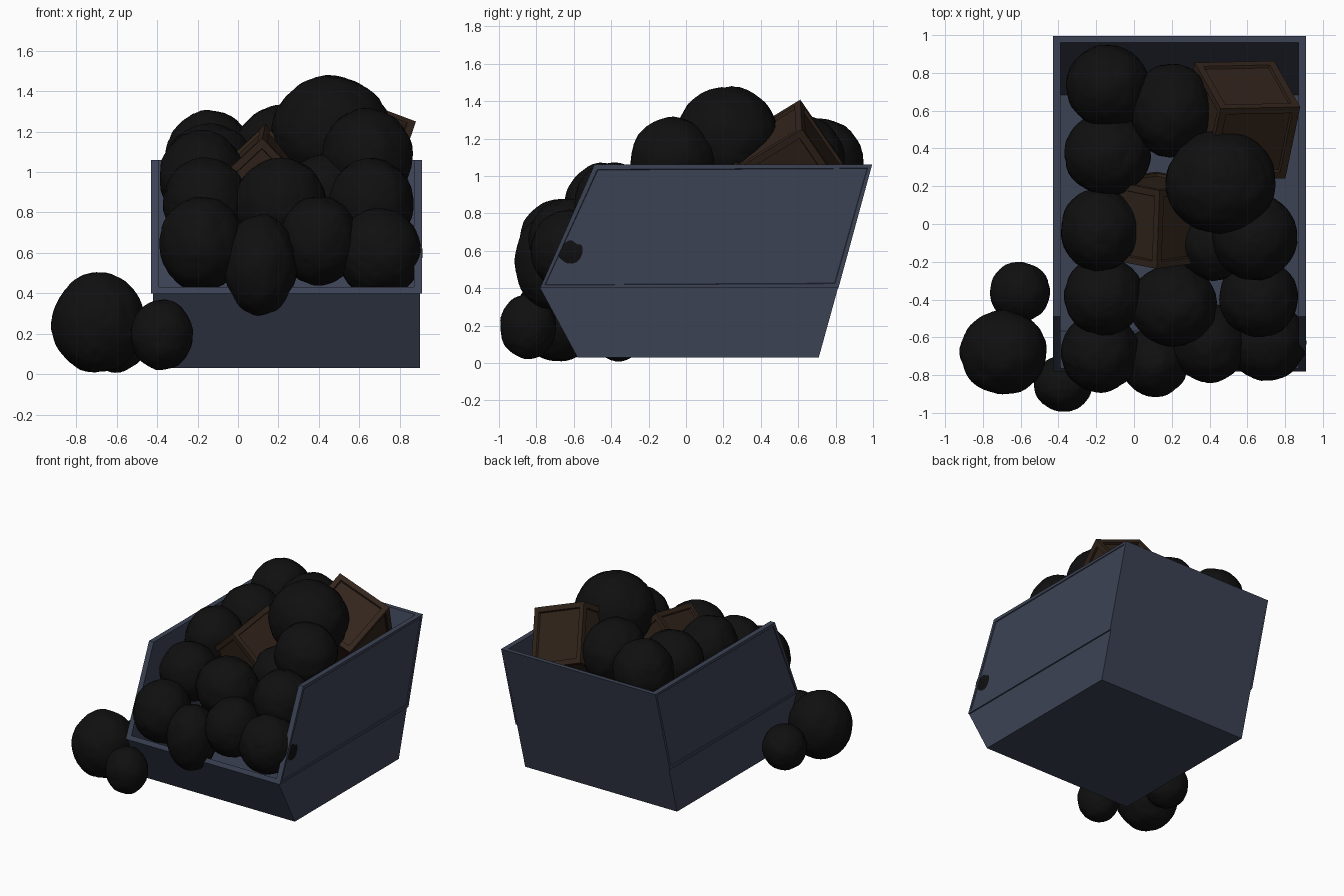
import bpy, bmesh, math
from mathutils import Vector, Matrix, Euler, noise

if "Cube" in bpy.data.objects:
    bpy.data.objects.remove(bpy.data.objects["Cube"])


def mat(name, col):
    m = bpy.data.materials.new(name)
    m.diffuse_color = (*col, 1)
    m.use_nodes = True
    m.node_tree.nodes["Principled BSDF"].inputs["Base Color"].default_value = m.diffuse_color
    return m


STEEL = mat("blue_steel", (0.045, 0.055, 0.09))
WOOD = mat("dark_wood", (0.032, 0.018, 0.011))
BLACK = mat("black_plastic", (0.005, 0.005, 0.005))


def finish(bm, name, material):
    bmesh.ops.recalc_face_normals(bm, faces=bm.faces)
    me = bpy.data.meshes.new(name)
    bm.to_mesh(me)
    bm.free()
    me.materials.append(material)
    ob = bpy.data.objects.new(name, me)
    bpy.context.collection.objects.link(ob)
    return ob


def prism(name, profile, x0, x1, groove=0):
    """Extrude a y-z profile along x; groove = -1/+1 cuts a border line in that end face."""
    bm = bmesh.new()
    a = [bm.verts.new((x0, y, z)) for y, z in profile]
    b = [bm.verts.new((x1, y, z)) for y, z in profile]
    ends = [bm.faces.new(a), bm.faces.new(b)]
    n = len(profile)
    for i in range(n):
        j = (i + 1) % n
        bm.faces.new((a[i], a[j], b[j], b[i]))
    bmesh.ops.recalc_face_normals(bm, faces=bm.faces)
    if groove:
        f = ends[0 if groove < 0 else 1]
        bmesh.ops.inset_region(bm, faces=[f], thickness=0.03)
        bmesh.ops.inset_region(bm, faces=[f], thickness=0.004, depth=-0.006)
    return finish(bm, name, STEEL)


# Open container: side walls, thin upper side panels, floor, back and front apron
SIDE = [(-.58, .03), (-.78, .40), (-.49, 1.06), (.995, 1.06), (.71, .03)]
UPPER = [(-.78, .40), (-.49, 1.06), (.995, 1.06), (.815, .40)]
prism("left_wall", SIDE, -.42, -.39)
prism("right_wall", SIDE, .87, .90)
prism("left_upper_panel", UPPER, -.43, -.415, -1)
prism("right_upper_panel", UPPER, .895, .91, 1)
prism("floor", [(-.58, .03), (.71, .03), (.70, .06), (-.57, .06)], -.39, .87)
prism("back_wall", [(.71, .03), (.995, 1.06), (.96, 1.06), (.68, .05)], -.39, .87)
prism("front_apron", [(-.58, .03), (-.78, .40), (-.766, .432), (-.56, .05)], -.39, .87)


# Wooden crates with recessed panels
def crate(name, size, matrix):
    bm = bmesh.new()
    bmesh.ops.create_cube(bm, size=size)
    faces = bm.faces[:]
    bmesh.ops.inset_individual(bm, faces=faces, thickness=size * 0.12)
    bmesh.ops.inset_individual(bm, faces=faces, thickness=size * 0.015, depth=-size * 0.035)
    bm.transform(matrix)
    return finish(bm, name, WOOD)


S = 0.45
corner = Vector((.88, .62, 1.25))
e1 = Vector((.936, .02, -.351)).normalized()
e2 = Vector((-.18, -.84, -.51))
e2 = (e2 - e1 * e2.dot(e1)).normalized()
e3 = e1.cross(e2)
centre = corner + (e2 + e3 - e1) * S / 2
rot = Matrix((e1, e2, e3)).transposed().to_4x4()
crate("back_crate", S, Matrix.Translation(centre) @ rot)
tilt = Euler((math.radians(14), math.radians(46), math.radians(8)), 'XYZ').to_matrix().to_4x4()
crate("middle_crate", 0.42, Matrix.Translation((.12, .02, .91)) @ tilt)


# Lumpy rubbish bags: (x, y, z, rx, ry, rz)
BAGS = [
    (-.14, .73, 1.07, .22, .22, .235), (.20, .60, 1.08, .22, .25, .25),
    (-.14, .37, 1.01, .23, .22, .23), (-.18, -.03, .98, .21, .22, .23),
    (-.16, -.38, .85, .21, .21, .22), (-.18, -.68, .645, .21, .21, .235),
    (.46, .22, 1.20, .29, .275, .28), (.64, -.07, 1.08, .225, .23, .235),
    (.66, -.39, .85, .21, .21, .22), (.21, -.43, .84, .23, .22, .23),
    (.11, -.73, .54, .18, .185, .25), (.40, -.63, .66, .20, .21, .22),
    (.70, -.62, .60, .215, .21, .22), (.43, -.10, .87, .20, .20, .22),
    (-.69, -.68, .255, .23, .225, .25), (-.375, -.845, .195, .155, .15, .175),
    (-.605, -.36, .18, .16, .16, .17),
]
for i, (x, y, z, rx, ry, rz) in enumerate(BAGS):
    bm = bmesh.new()
    bmesh.ops.create_icosphere(bm, subdivisions=5, radius=1)
    off = Vector((i * 7.3, i * 3.1, i))
    for v in bm.verts:
        d = v.co.normalized()
        # broad lumps plus fine folds
        k = 1 + 0.035 * noise.noise(d * 2.2 + off) - 0.03 * abs(noise.noise(d * 5 + off))
        v.co = Vector((x + d.x * rx * k, y + d.y * ry * k, z + d.z * rz * k))
    for f in bm.faces:
        f.smooth = True
    finish(bm, f"rubbish_bag_{i + 1}", BLACK)
